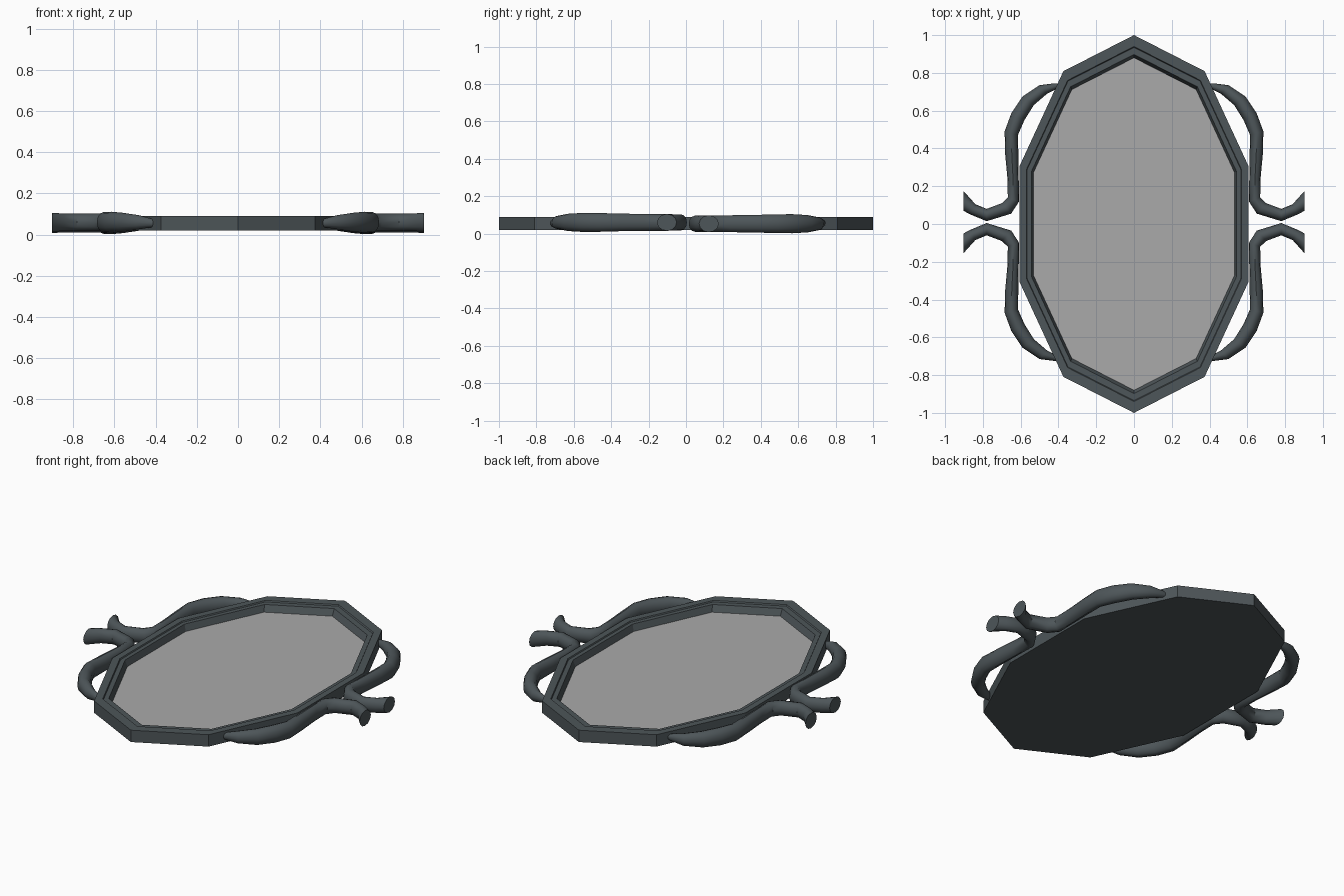
import bpy, bmesh
from math import cos, sin, pi, radians

if "Cube" in bpy.data.objects:
    bpy.data.objects.remove(bpy.data.objects["Cube"])


def material(name, color):
    m = bpy.data.materials.new(name)
    m.diffuse_color = color
    m.use_nodes = True
    m.node_tree.nodes["Principled BSDF"].inputs["Base Color"].default_value = m.diffuse_color
    return m


dark = material("dark_metal", (0.075, 0.092, 0.1, 1))
silver = material("mirror_silver", (0.4, 0.4, 0.4, 0.6))


def loft(name, rings, mat, cap_start=True, cap_end=True, smooth=False):
    """Skin a list of closed rings with quads and optional caps."""
    bm = bmesh.new()
    rows = [[bm.verts.new(p) for p in ring] for ring in rings]
    n = len(rings[0])
    for a, b in zip(rows, rows[1:]):
        for i in range(n):
            j = (i + 1) % n
            bm.faces.new((a[i], a[j], b[j], b[i]))
    if cap_start:
        bm.faces.new(rows[0][::-1])
    if cap_end:
        bm.faces.new(rows[-1])
    if cap_start and cap_end:
        bmesh.ops.recalc_face_normals(bm, faces=bm.faces)
    me = bpy.data.meshes.new(name)
    bm.to_mesh(me)
    bm.free()
    me.materials.append(mat)
    ob = bpy.data.objects.new(name, me)
    bpy.context.collection.objects.link(ob)
    if smooth:
        bpy.ops.object.select_all(action='DESELECT')
        ob.select_set(True)
        bpy.context.view_layer.objects.active = ob
        bpy.ops.object.shade_smooth_by_angle(angle=radians(40))
    return ob


def decagon(s, z):
    return [(0.636 * s * cos(pi / 2 + i * pi / 5), s * sin(pi / 2 + i * pi / 5), z)
            for i in range(10)]


# ten-sided frame with closed back and stepped inner rim
profile = [(1, 0.02), (1, 0.09), (0.94, 0.09), (0.935, 0.083), (0.898, 0.083),
           (0.88, 0.045)]
loft("frame", [decagon(s, z) for s, z in profile], dark, cap_end=False)

# mirror pane
loft("mirror_pane", [decagon(0.88, 0.045)], silver, cap_start=False)

# vine: outer edge x, y, inner edge x, y, half height (seen from above)
vine = [(0.37, 0.735, 0.37, 0.725, 0.006), (0.42, 0.735, 0.41, 0.705, 0.02),
        (0.50, 0.725, 0.46, 0.68, 0.034), (0.59, 0.665, 0.53, 0.62, 0.046),
        (0.65, 0.575, 0.58, 0.54, 0.051), (0.685, 0.48, 0.615, 0.46, 0.05),
        (0.682, 0.36, 0.612, 0.36, 0.047), (0.67, 0.23, 0.61, 0.21, 0.045),
        (0.668, 0.13, 0.608, 0.11, 0.045), (0.70, 0.10, 0.65, 0.045, 0.043),
        (0.78, 0.07, 0.78, 0.005, 0.043), (0.84, 0.095, 0.865, 0.04, 0.043),
        (0.903, 0.165, 0.903, 0.06, 0.045)]


def vine_rings(sx, sy, zc):
    rings = []
    for ax, ay, bx, by, h in vine:
        cx, cy, dx, dy = (ax + bx) / 2, (ay + by) / 2, (ax - bx) / 2, (ay - by) / 2
        zo = zc if ax > 0.45 else 0.056
        rings.append([(sx * (cx + dx * cos(t)), sy * (cy + dy * cos(t)) + 0.01,
                       zo + h * sin(t)) for t in (2 * pi * k / 12 for k in range(12))])
    return rings


# four mirrored vines, upper pair set slightly lower
for side, sx in (("left", -1), ("right", 1)):
    for end, sy, zc in (("back", 1, 0.053), ("front", -1, 0.06)):
        loft(f"vine_{end}_{side}", vine_rings(sx, sy, zc), dark, smooth=True)
